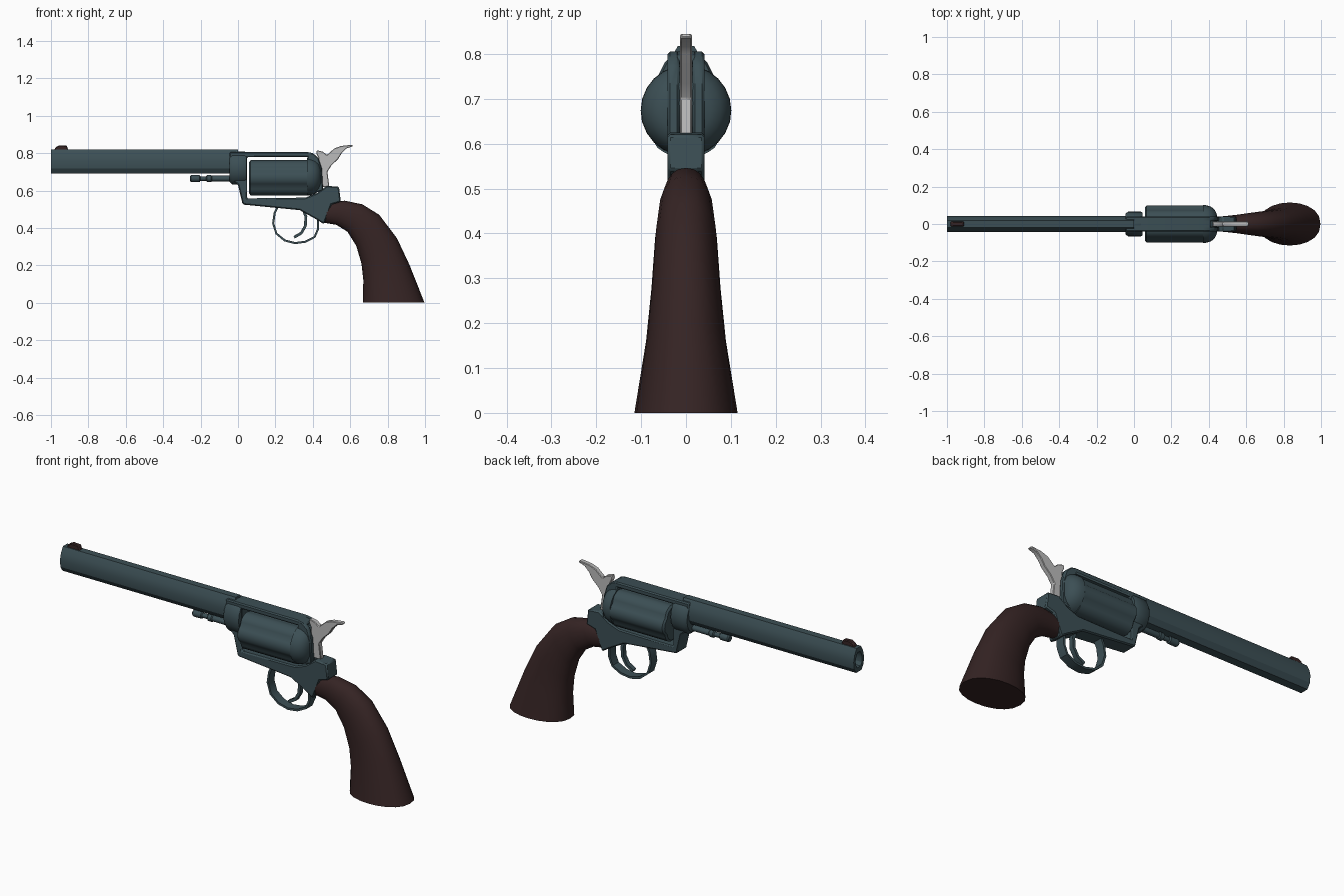
import bpy, bmesh, math
from mathutils import Vector

if "Cube" in bpy.data.objects:
    bpy.data.objects.remove(bpy.data.objects["Cube"])


def material(name, rgb):
    m = bpy.data.materials.new(name)
    m.use_nodes = True
    m.diffuse_color = (*rgb, 1)
    m.node_tree.nodes["Principled BSDF"].inputs["Base Color"].default_value = (*rgb, 1)
    return m


STEEL = material("blued steel", (0.045, 0.078, 0.09))
WOOD = material("dark walnut", (0.035, 0.017, 0.017))
BRIGHT = material("bright steel", (0.5, 0.5, 0.5))


def finish(bm, name, mat, angle=35):
    bmesh.ops.recalc_face_normals(bm, faces=bm.faces)
    mesh = bpy.data.meshes.new(name)
    bm.to_mesh(mesh)
    bm.free()
    mesh.materials.append(mat)
    ob = bpy.data.objects.new(name, mesh)
    bpy.context.collection.objects.link(ob)
    bpy.ops.object.select_all(action='DESELECT')
    ob.select_set(True)
    bpy.context.view_layer.objects.active = ob
    bpy.ops.object.shade_smooth_by_angle(angle=math.radians(angle))
    return ob


def loft(name, rings, mat, angle=35):
    """Skin a list of equal-length point rings and cap both ends."""
    bm = bmesh.new()
    loops = [[bm.verts.new(p) for p in ring] for ring in rings]
    n = len(loops[0])
    for a, b in zip(loops, loops[1:]):
        for i in range(n):
            j = (i + 1) % n
            bm.faces.new((a[i], a[j], b[j], b[i]))
    bm.faces.new(loops[0])
    bm.faces.new(loops[-1])
    return finish(bm, name, mat, angle)


def lathe(name, profile, z, mat, sides=16, flute=0.0):
    """Turn (x, radius) pairs about a lengthwise axis, with six optional flutes."""
    rings = []
    for x, r in profile:
        ring = []
        for i in range(sides):
            t = math.tau * i / sides
            rr = r * (1 - flute * max(0, -math.cos(6 * t)))
            ring.append((x, rr * math.cos(t), z + rr * math.sin(t)))
        rings.append(ring)
    return loft(name, rings, mat)


def plate(name, outline, y0, y1, mat, bevel=0.006):
    """Extrude a side outline of (x, z) points across the width."""
    bm = bmesh.new()
    f = bm.faces.new([bm.verts.new((x, y0, z)) for x, z in outline])
    new = bmesh.ops.extrude_face_region(bm, geom=[f])["geom"]
    bmesh.ops.translate(bm, vec=(0, y1 - y0, 0),
                        verts=[v for v in new if isinstance(v, bmesh.types.BMVert)])
    ob = finish(bm, name, mat)
    if bevel:
        mod = ob.modifiers.new("soft edges", 'BEVEL')
        mod.width = bevel
        mod.segments = 1
        mod.limit_method = 'ANGLE'
    return ob


def ribbon(name, path, half_width, thick, mat):
    """Sweep a flat band along a side path."""
    pts = [Vector((x, 0, z)) for x, z in path]
    rings = []
    for i, p in enumerate(pts):
        d = pts[min(i + 1, len(pts) - 1)] - pts[max(i - 1, 0)]
        n = Vector((-d.z, 0, d.x)).normalized() * thick / 2
        w = Vector((0, half_width, 0))
        rings.append([p + n + w, p + n - w, p - n - w, p - n + w])
    return loft(name, rings, mat)


# Barrel: oval faceted section running into a hollow muzzle
half = [(0.018, 0.818), (0.034, 0.79), (0.043, 0.755), (0.039, 0.718), (0.022, 0.692)]
section = half + [(-y, z) for y, z in reversed(half)]
stations = [(-0.8, 0.55), (-1, 0.62), (-1, 1), (0.0, 1)]
loft("barrel", [[(x, y * s, 0.752 + (z - 0.752) * s) for y, z in section]
                for x, s in stations], STEEL, 25)

# Front sight
plate("front_sight", [(-0.995, 0.79), (-0.975, 0.832), (-0.955, 0.842), (-0.915, 0.84),
                      (-0.905, 0.81), (-0.91, 0.79)], -0.013, 0.013, WOOD, 0.004)

# Collar joining barrel and frame
loft("barrel_collar",
     [[(x, 0.066 * s * math.cos(math.tau * i / 16), 0.72 + 0.088 * s * math.sin(math.tau * i / 16))
       for i in range(16)]
      for x, s in [(-0.045, 0.85), (-0.03, 1), (0.035, 1), (0.046, 0.93)]], STEEL)

# Frame with open window
plate("frame", [(-0.045, 0.806), (0.37, 0.806), (0.41, 0.795), (0.41, 0.778), (0.048, 0.778),
                (0.048, 0.558), (0.36, 0.562), (0.42, 0.585), (0.475, 0.625), (0.54, 0.62),
                (0.55, 0.54), (0.5, 0.525), (0.46, 0.42), (0.42, 0.445), (0.33, 0.495),
                (0.025, 0.525), (0, 0.63), (-0.045, 0.67)], -0.041, 0.041, STEEL)

# Cheeks on both sides of the hammer
for side, name in ((1, "left_cheek"), (-1, "right_cheek")):
    plate(name, [(0.37, 0.806), (0.4, 0.8), (0.43, 0.775), (0.448, 0.72), (0.455, 0.6),
                 (0.38, 0.58)], side * 0.015, side * 0.041, STEEL, 0.005)

# Fluted cylinder and domed recoil shield
lathe("cylinder", [(0.06, 0.09), (0.068, 0.1), (0.36, 0.1), (0.372, 0.1)], 0.668, STEEL,
      sides=36, flute=0.11)
lathe("recoil_shield", [(0.37, 0.101), (0.39, 0.1), (0.412, 0.092), (0.43, 0.078),
                        (0.442, 0.055), (0.445, 0.02)], 0.674, STEEL, sides=24)

# Rod below the barrel
lathe("ejector_rod", [(-0.256, 0.014), (-0.25, 0.019), (-0.205, 0.018), (-0.2, 0.012),
                      (-0.17, 0.012), (-0.165, 0.019), (-0.145, 0.019), (-0.14, 0.015),
                      (0, 0.015)], 0.664, STEEL, sides=12)

# Hammer with thumb spur
plate("hammer", [(0.4, 0.62), (0.43, 0.74), (0.43, 0.775), (0.418, 0.8), (0.422, 0.816),
                 (0.455, 0.807), (0.475, 0.79), (0.515, 0.825), (0.55, 0.838), (0.61, 0.845),
                 (0.614, 0.836), (0.58, 0.825), (0.555, 0.8), (0.535, 0.768), (0.5, 0.735),
                 (0.478, 0.7), (0.488, 0.62)], -0.013, 0.013, BRIGHT, 0.003)

# Trigger guard and trigger
ribbon("trigger_guard", [(0.215, 0.52), (0.196, 0.48), (0.188, 0.425), (0.205, 0.37),
                         (0.25, 0.333), (0.305, 0.319), (0.36, 0.326), (0.41, 0.352),
                         (0.428, 0.395), (0.428, 0.46)], 0.024, 0.011, STEEL)
ribbon("trigger", [(0.345, 0.51), (0.363, 0.46), (0.36, 0.41), (0.338, 0.372), (0.3, 0.35)],
       0.012, 0.015, STEEL)

# Grip: flared oval sections between back edge and front edge
grip = [((0.5, 0.535), (0.445, 0.43), 0.041), ((0.57, 0.546), (0.525, 0.417), 0.049),
        ((0.665, 0.526), (0.585, 0.38), 0.06), ((0.755, 0.47), (0.632, 0.305), 0.069),
        ((0.85, 0.345), (0.66, 0.21), 0.077), ((0.918, 0.2), (0.67, 0.12), 0.089),
        ((0.997, 0.0), (0.668, 0.0), 0.115)]
rings = []
for back, front, w in grip:
    b, f = Vector((back[0], 0, back[1])), Vector((front[0], 0, front[1]))
    mid, arm = (b + f) / 2, (b - f) / 2
    ring = []
    for i in range(20):
        c, s = math.cos(math.tau * i / 20), math.sin(math.tau * i / 20)
        across = math.copysign(abs(s) ** 0.85, s) * w
        ring.append(mid + arm * c + Vector((0, across, 0)))
    rings.append(ring)
loft("grip", rings, WOOD, 40)
